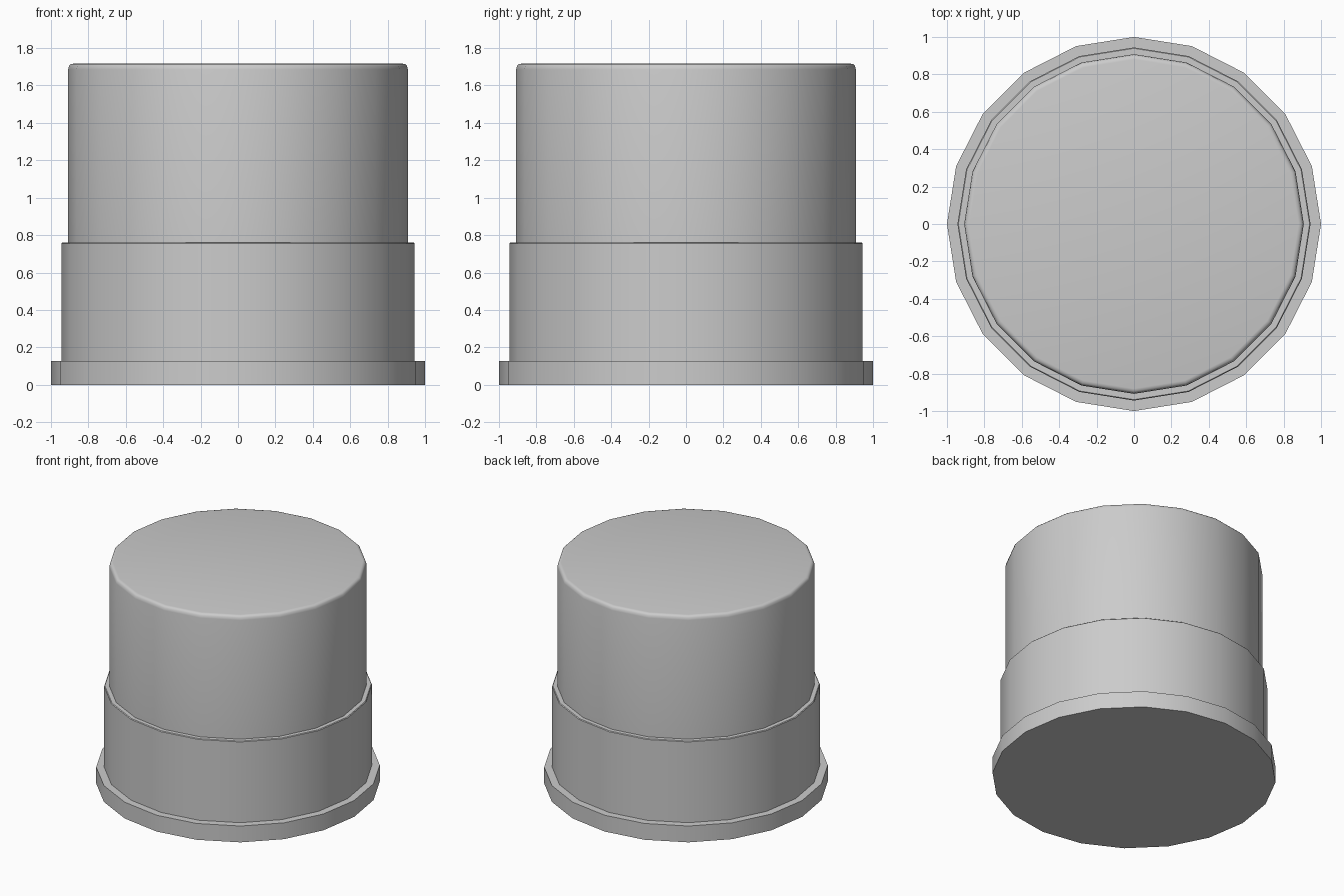
import bpy, bmesh
from math import cos, sin, tau, radians

if "Cube" in bpy.data.objects:
    bpy.data.objects.remove(bpy.data.objects["Cube"])

SIDES = 20


def lathe(name, profile):
    """Closed 20-sided solid from (radius, height) pairs, bottom to top."""
    bm = bmesh.new()
    rings = [[bm.verts.new((r * cos(tau * i / SIDES), r * sin(tau * i / SIDES), z))
              for i in range(SIDES)] for r, z in profile]
    for low, high in zip(rings, rings[1:]):
        for i in range(SIDES):
            j = (i + 1) % SIDES
            bm.faces.new((low[i], low[j], high[j], high[i]))
    bm.faces.new(rings[0][::-1])
    bm.faces.new(rings[-1])
    mesh = bpy.data.meshes.new(name)
    bm.to_mesh(mesh)
    bm.free()
    obj = bpy.data.objects.new(name, mesh)
    bpy.context.collection.objects.link(obj)
    bpy.ops.object.select_all(action='DESELECT')
    obj.select_set(True)
    bpy.context.view_layer.objects.active = obj
    bpy.ops.object.shade_smooth_by_angle(angle=radians(35))
    return obj


# Flanged base, wide lower drum, narrower upper drum with softened rim
lathe("stepped_cylinder", [
    (1.0, 0), (1.0, 0.127),                       # base flange
    (0.944, 0.127), (0.944, 0.755), (0.939, 0.76),  # lower drum
    (0.908, 0.76), (0.908, 1.685),                # upper drum
    (0.904, 1.704), (0.894, 1.714), (0.88, 1.717),  # rounded top rim
])
